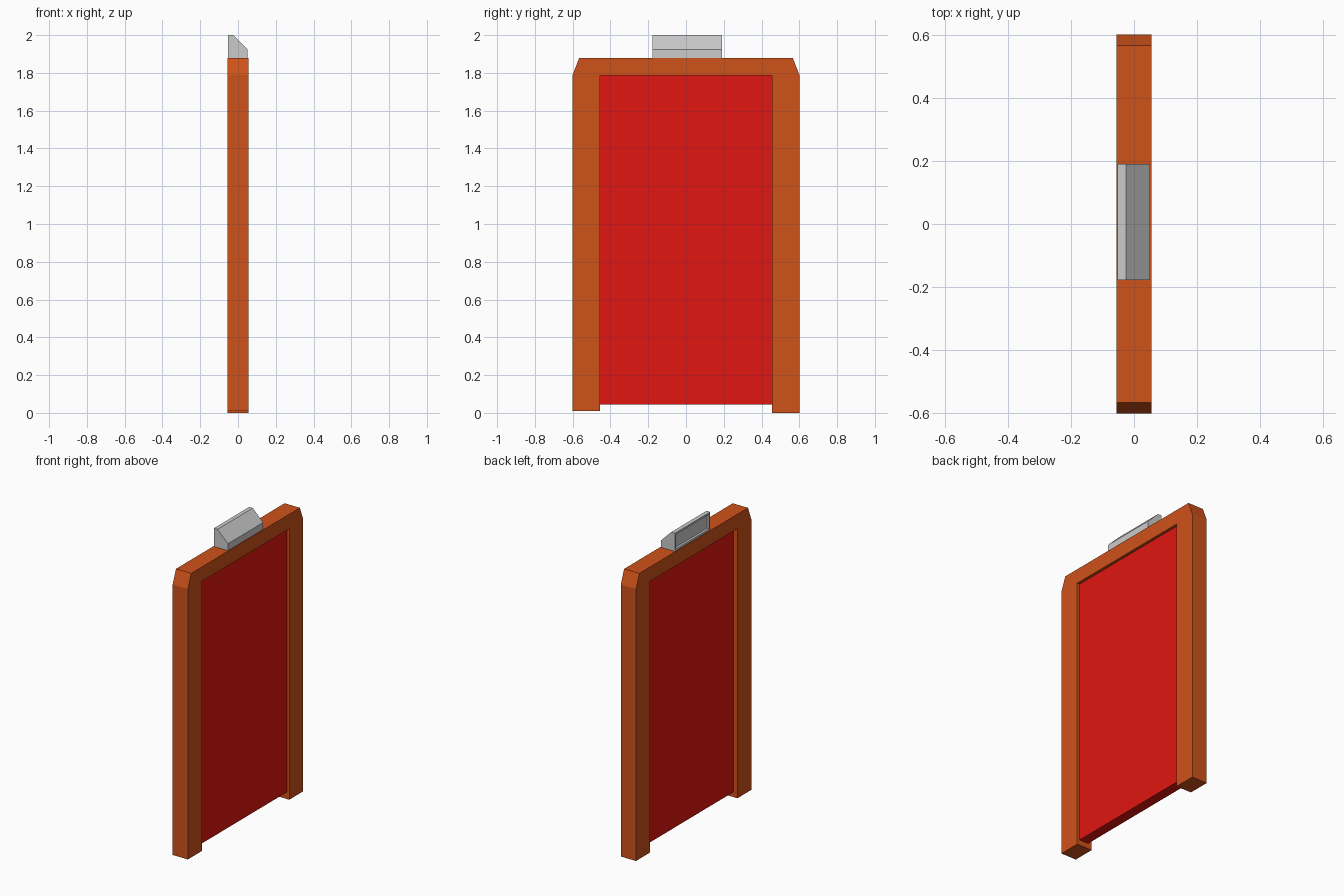
import bpy, bmesh
from mathutils import Vector

if "Cube" in bpy.data.objects:
    bpy.data.objects.remove(bpy.data.objects["Cube"])


def material(name, rgb):
    mat = bpy.data.materials.new(name)
    mat.diffuse_color = (*rgb, 1)
    mat.use_nodes = True
    mat.node_tree.nodes["Principled BSDF"].inputs["Base Color"].default_value = mat.diffuse_color
    return mat


def extrude_profile(name, points, offset, mat=None, inset_dir=None):
    """Extrude a planar polygon by offset; optionally recess the face looking along inset_dir."""
    bm = bmesh.new()
    face = bm.faces.new([bm.verts.new(p) for p in points])
    ext = bmesh.ops.extrude_face_region(bm, geom=[face], use_keep_orig=True)
    verts = [g for g in ext["geom"] if isinstance(g, bmesh.types.BMVert)]
    bmesh.ops.translate(bm, vec=offset, verts=verts)
    bmesh.ops.recalc_face_normals(bm, faces=bm.faces)
    if inset_dir:
        back = max(bm.faces, key=lambda f: f.normal.dot(Vector(inset_dir)))
        bmesh.ops.inset_region(bm, faces=[back], thickness=0.018)
        bmesh.ops.inset_region(bm, faces=[back], thickness=0, depth=-0.015)
    mesh = bpy.data.meshes.new(name)
    bm.to_mesh(mesh)
    bm.free()
    obj = bpy.data.objects.new(name, mesh)
    bpy.context.collection.objects.link(obj)
    if mat:
        mesh.materials.append(mat)
    return obj


orange = material("orange_frame", (0.62, 0.085, 0.01))
red = material("red_panel", (0.75, 0.008, 0.005))

# Door frame: U-shaped outline with chamfered top corners, one post slightly shorter
frame = [(-0.6, 0.01), (-0.6, 1.79), (-0.565, 1.88), (0.565, 1.88), (0.6, 1.79),
         (0.6, 0.0), (0.455, 0.0), (0.455, 1.785), (-0.455, 1.785), (-0.455, 0.01)]
extrude_profile("door_frame", [(-0.056, y, z) for y, z in frame], (0.111, 0, 0), orange)

# Door panel, recessed on both sides
panel = [(-0.455, 0.045), (0.455, 0.045), (0.455, 1.785), (-0.455, 1.785)]
extrude_profile("door_panel", [(-0.029, y, z) for y, z in panel], (0.066, 0, 0), red)

# Sloped lamp housing on top, with a recessed back
lamp = [(-0.052, 1.88), (0.05, 1.88), (0.05, 1.925), (-0.025, 2.0), (-0.052, 2.0)]
extrude_profile("lamp_housing", [(x, -0.177, z) for x, z in lamp], (0, 0.367, 0),
                inset_dir=(-1, 0, 0))
